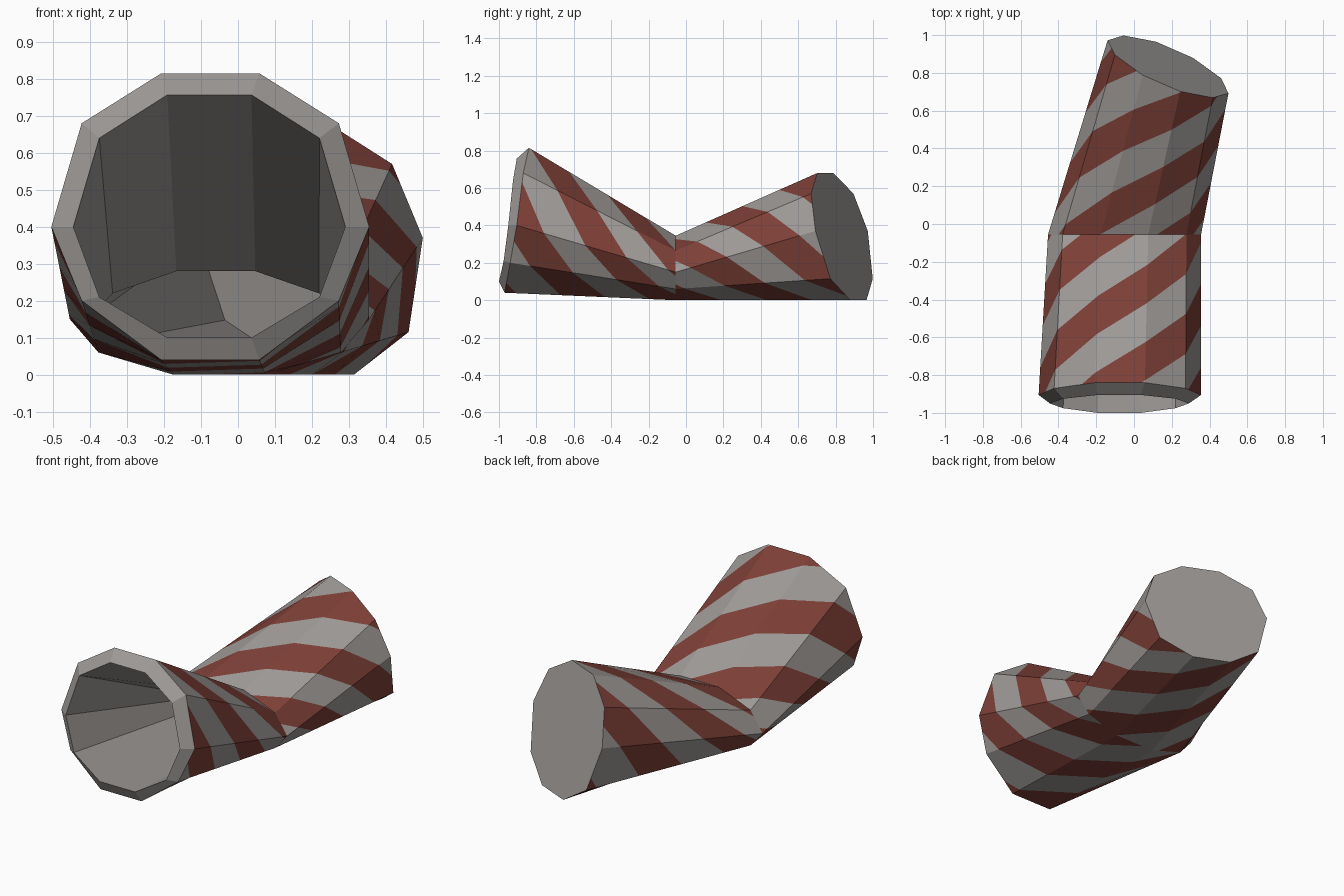
import bpy, bmesh, math
from mathutils import Vector

if "Cube" in bpy.data.objects:
    bpy.data.objects.remove(bpy.data.objects["Cube"])

SIDES = 10
WIDTH = [math.cos(math.radians(a)) for a in (72, 36, 0, 36, 72)]


def material(name, rgb):
    m = bpy.data.materials.new(name)
    m.diffuse_color = (*rgb, 1)
    m.use_nodes = True
    m.node_tree.nodes["Principled BSDF"].inputs["Base Color"].default_value = m.diffuse_color
    return m


GREY = material("warm grey", (0.34, 0.32, 0.305))
RED = material("brick red", (0.205, 0.050, 0.038))


def ring(levels, half):
    """Ten-sided ring: five levels (x, y, z) from top to bottom, widened both ways."""
    h = Vector(half)
    right = [Vector(c) + h * w for c, w in zip(levels, WIDTH)]
    left = [Vector(c) - h * w for c, w in zip(levels, WIDTH)]
    return right + left[::-1]


def level(cx, ys, zs):
    return [(cx, y, z) for y, z in zip(ys, zs)]


def finish(bm, name, mats):
    me = bpy.data.meshes.new(name)
    bm.to_mesh(me)
    bm.free()
    for m in mats:
        me.materials.append(m)
    ob = bpy.data.objects.new(name, me)
    bpy.context.collection.objects.link(ob)
    return ob


def striped_tube(name, a, b, start, shift, pitch=0.52):
    """Tube between two rings, cut along helical lines into two colours."""
    def phase(p):
        return 0.4 * p.x - (p.y + start) / pitch - shift + 0.25

    bm = bmesh.new()
    for i in range(SIDES):
        x = i + 0.5
        bm.faces.new([bm.verts.new((x + u, v, 0)) for u, v in ((0, 0), (1, 0), (1, 1), (0, 1))])
    normal = Vector((0.4, -1 / pitch, 0))
    base = phase(Vector((0, 0, 0)))
    for k in range(-24, 24):
        bmesh.ops.bisect_plane(bm, geom=bm.verts[:] + bm.edges[:] + bm.faces[:], dist=1e-5,
                               plane_co=normal * ((k / 2 - base) / normal.length_squared),
                               plane_no=normal)
    for f in bm.faces:
        f.material_index = 1 if phase(f.calc_center_median()) % 1 < 0.5 else 0
    # roll the flat pattern around the rings
    for v in bm.verts:
        t = v.co.x - 0.5
        i = min(int(t + 1e-6), SIDES - 1)
        j, f = (i + 1) % SIDES, t - i
        v.co = a[i].lerp(a[j], f).lerp(b[i].lerp(b[j], f), v.co.y)
    bmesh.ops.remove_doubles(bm, verts=bm.verts[:], dist=1e-4)
    return finish(bm, name, [GREY, RED])


# outer rings: open mouth, flattened bend, closed end
mouth = ring(level(-0.075, (-0.84, -0.87, -0.905, -0.94, -0.97),
                   (0.815, 0.68, 0.40, 0.20, 0.04)), (0.43, 0, 0))
bend = ring(level(-0.05, (-0.055,) * 5, (0.345, 0.265, 0.15, 0.06, 0.0)), (0.405, 0, 0))
end = ring([(0.145, 0.745, 0.68), (0.158, 0.782, 0.57), (0.18, 0.832, 0.37),
            (0.2025, 0.885, 0.115), (0.215, 0.922, 0.0)], (0.32, -0.14, 0))

# inner rings
lip = ring(level(-0.0775, (-0.905, -0.925, -0.95, -0.975, -1.0),
                 (0.757, 0.64, 0.40, 0.21, 0.10)), (0.368, 0, 0))
bend_in = ring(level(-0.06, (-0.055,) * 5, (0.28, 0.22, 0.15, 0.09, 0.05)), (0.345, 0, 0))
mid = sum(end, Vector()) / SIDES
end_in = [mid + (p - mid) * 0.86 + Vector((-0.012, -0.05, 0)) for p in end]

# striped outer skin
striped_tube("front_tube", mouth, bend, 0, -0.08)
striped_tube("back_tube", bend, end, 1, -0.38)

# bevelled lip, inner wall and inner end
bm = bmesh.new()
rows = [[bm.verts.new(p) for p in r] for r in (mouth, lip, bend_in, end_in)]
for r, s in zip(rows, rows[1:]):
    for i in range(SIDES):
        j = (i + 1) % SIDES
        bm.faces.new((r[i], s[i], s[j], r[j]))
bm.faces.new(rows[-1][::-1])
finish(bm, "inner_wall", [GREY])

# closed end
bm = bmesh.new()
bm.faces.new([bm.verts.new(p) for p in end])
finish(bm, "end_cap", [GREY])
